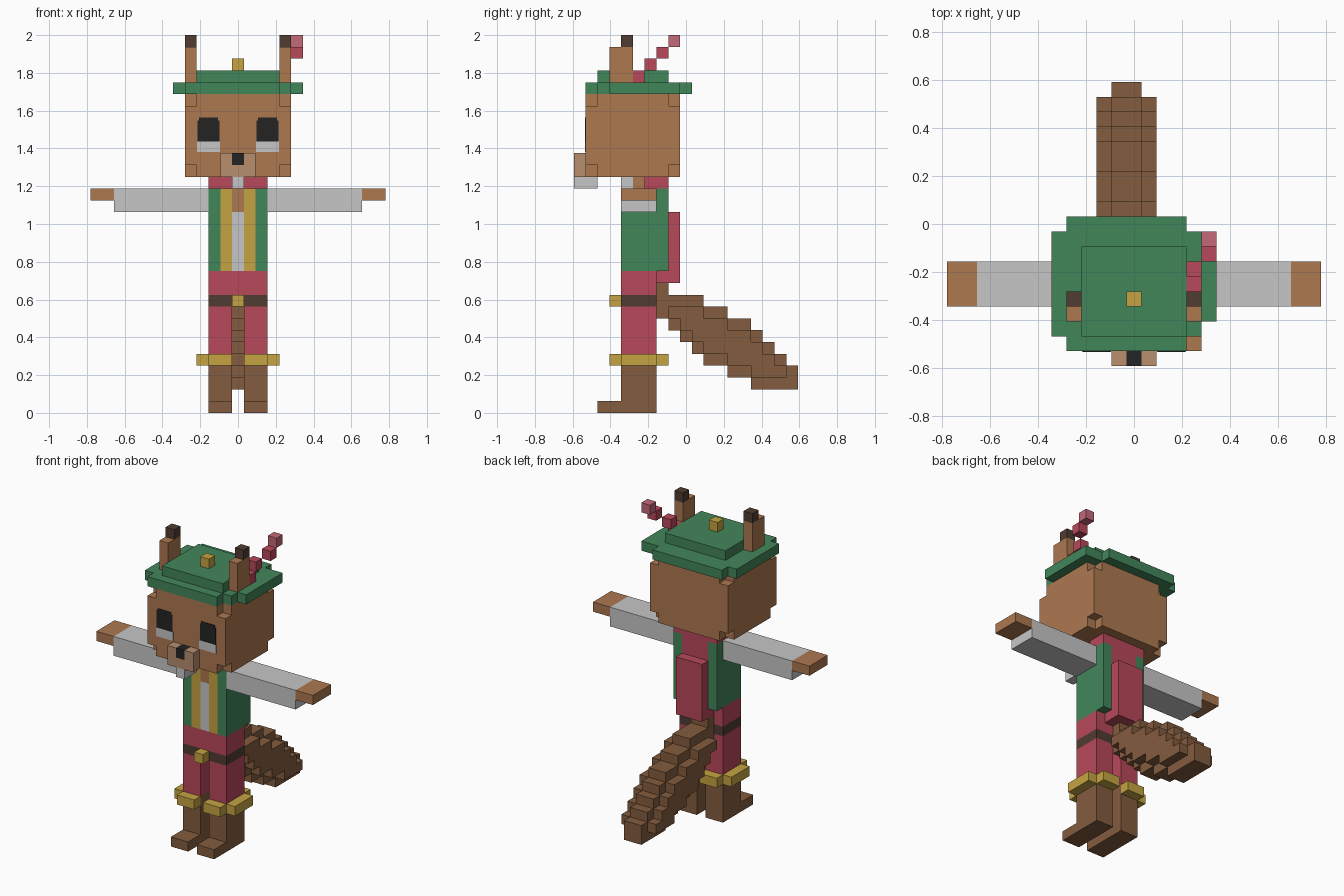
import bpy, bmesh
from mathutils import Vector

cube = bpy.data.objects.get("Cube")
if cube:
    bpy.data.objects.remove(cube, do_unlink=True)

U = 0.0625  # size of one block


def material(name, rgb):
    lin = [((c / 255 + 0.055) / 1.055) ** 2.4 for c in rgb] + [1.0]
    m = bpy.data.materials.new(name)
    m.use_nodes = True
    m.diffuse_color = lin
    bsdf = m.node_tree.nodes["Principled BSDF"]
    bsdf.inputs["Base Color"].default_value = lin
    bsdf.inputs["Roughness"].default_value = 0.9
    return m


FUR = material("fur orange brown", (173, 120, 80))
MUZZLE = material("light fur", (183, 142, 110))
GREEN = material("green cloth", (66, 134, 90))
RED = material("red cloth", (184, 72, 90))
PINK = material("pink", (195, 104, 120))
GOLD = material("gold", (197, 164, 66))
WHITE = material("white cloth", (198, 198, 198))
BROWN = material("tail brown", (131, 92, 62))
DARK = material("dark brown", (80, 60, 50))
BLACK = material("black", (36, 36, 36))

DIRS = [Vector(d) for d in
        ((1, 0, 0), (-1, 0, 0), (0, 1, 0), (0, -1, 0), (0, 0, 1), (0, 0, -1))]


def box(x0, x1, y0, y1, z0, z1):
    """Set of block cells, ends included."""
    return {(x, y, z) for x in range(x0, x1 + 1)
            for y in range(y0, y1 + 1) for z in range(z0, z1 + 1)}


def finish(name, mat, bm):
    mesh = bpy.data.meshes.new(name)
    bm.to_mesh(mesh)
    bm.free()
    mesh.materials.append(mat)
    obj = bpy.data.objects.new(name, mesh)
    bpy.context.collection.objects.link(obj)
    return obj


def blocks(name, mat, cells):
    """Join cells into one shell that has only its outer faces."""
    bm = bmesh.new()
    for c in cells:
        mid = Vector((c[0], c[1], c[2] + 0.5))
        for d in DIRS:
            if (c[0] + int(d.x), c[1] + int(d.y), c[2] + int(d.z)) in cells:
                continue
            a = Vector((d.y, d.z, d.x))
            b = d.cross(a)
            corners = [mid + (d + a * i + b * j) / 2
                       for i, j in ((-1, -1), (1, -1), (1, 1), (-1, 1))]
            bm.faces.new([bm.verts.new(v * U) for v in corners])
    bmesh.ops.remove_doubles(bm, verts=bm.verts, dist=U / 100)
    bmesh.ops.dissolve_limit(bm, angle_limit=0.01, verts=bm.verts, edges=bm.edges)
    return finish(name, mat, bm)


def plate(name, mat, x0, x1, z0, z1):
    """Thin plate on the front of the face, in block units."""
    bm = bmesh.new()
    bmesh.ops.create_cube(bm, size=1)
    for v in bm.verts:
        v.co = Vector(((x0 + x1) / 2 + v.co.x * (x1 - x0),
                       -8.5 + v.co.y * 0.12,
                       (z0 + z1) / 2 + v.co.z * (z1 - z0))) * U
    return finish(name, mat, bm)


def span(s, a, b):
    return (a, b) if s > 0 else (-b, -a)


# Limbs, clothes edges, ears and eyes, once per side
for s, side in ((1, "left"), (-1, "right")):
    leg = span(s, 1, 2)
    blocks(side + "_boot", BROWN, box(*leg, -7, -3, 0, 0) | box(*leg, -5, -3, 1, 4))
    blocks(side + "_boot_cuff", GOLD, box(*leg, -6, -6, 4, 4) | box(*leg, -2, -2, 4, 4)
           | box(3 * s, 3 * s, -5, -3, 4, 4))
    blocks(side + "_trouser_leg", RED, box(*leg, -5, -3, 5, 8))
    blocks(side + "_jacket_side", GREEN, box(2 * s, 2 * s, -5, -2, 12, 18))
    blocks(side + "_jacket_trim", GOLD, box(s, s, -5, -3, 12, 18))
    blocks(side + "_sleeve", WHITE, box(*span(s, 3, 10), -5, -3, 17, 18))
    blocks(side + "_hand", FUR, box(*span(s, 11, 12), -5, -3, 18, 18))
    blocks(side + "_ear", FUR, box(4 * s, 4 * s, -6, -5, 28, 30))
    blocks(side + "_ear_tip", DARK, {(4 * s, -5, 31)})
    plate(side + "_eye", BLACK, *span(s, 1.58, 3.42), 23, 24.75)
    plate(side + "_eye_top", BLACK, *span(s, 1.7, 3.3), 24.75, 25)
    plate(side + "_eye_white", WHITE, *span(s, 1.52, 3.48), 22.1, 23)

# Waist and chest
blocks("belt", DARK, box(-2, 2, -5, -3, 9, 9))
blocks("belt_buckle", GOLD, {(0, -6, 9)})
blocks("waist", RED, box(-2, 2, -5, -3, 10, 11))
blocks("shirt", WHITE, box(0, 0, -5, -3, 12, 16))
blocks("throat", FUR, box(0, 0, -5, -3, 17, 18) | {(0, -4, 19)})
blocks("shirt_collar", WHITE, {(0, -5, 19)})

# Cape with collar
blocks("cape", RED, box(-1, 1, -2, -2, 11, 18) | box(-1, 1, -1, -1, 11, 16)
       | box(-2, 2, -3, -2, 19, 19))

# Head: a block with its eight corners taken off
corners = {(x, y, z) for x in (-4, 4) for y in (-8, -1) for z in (20, 26)}
blocks("head", FUR, box(-4, 4, -8, -1, 20, 26) - corners)
blocks("muzzle", MUZZLE, box(-1, 1, -9, -9, 20, 21) - {(0, -9, 21)})
blocks("nose", BLACK, {(0, -9, 21)})
blocks("chin", WHITE, box(0, 0, -9, -8, 19, 19))

# Hat
blocks("hat_brim", GREEN, box(-4, 3, -8, 0, 27, 27) | box(-5, 4, -7, -1, 27, 27)
       | box(5, 5, -6, -1, 27, 27))
blocks("hat_crown", GREEN, box(-3, 3, -7, -2, 28, 28))
blocks("hat_button", GOLD, {(0, -5, 29)})
blocks("feather", RED, {(4, -4, 28), (4, -3, 29), (5, -2, 30)})
blocks("feather_tip", PINK, {(5, -1, 31)})

# Tail: (first y, last y, bottom z, top z), with lower flanks
tail = set()
for y0, y1, z0, z1 in ((-2, -2, 8, 10), (-1, -1, 7, 9), (0, 0, 6, 9), (1, 1, 5, 9),
                       (2, 3, 4, 8), (4, 5, 3, 7), (6, 6, 2, 6), (7, 7, 2, 5),
                       (8, 8, 2, 4), (9, 9, 2, 3)):
    tail |= box(-1, 0, y0, y1, z0, z1)
    if -1 <= y0 < 9:
        tail |= box(-2, -2, y0, y1, z0 + 1, z1 - 1) | box(1, 1, y0, y1, z0 + 1, z1 - 1)
blocks("tail", BROWN, tail)
